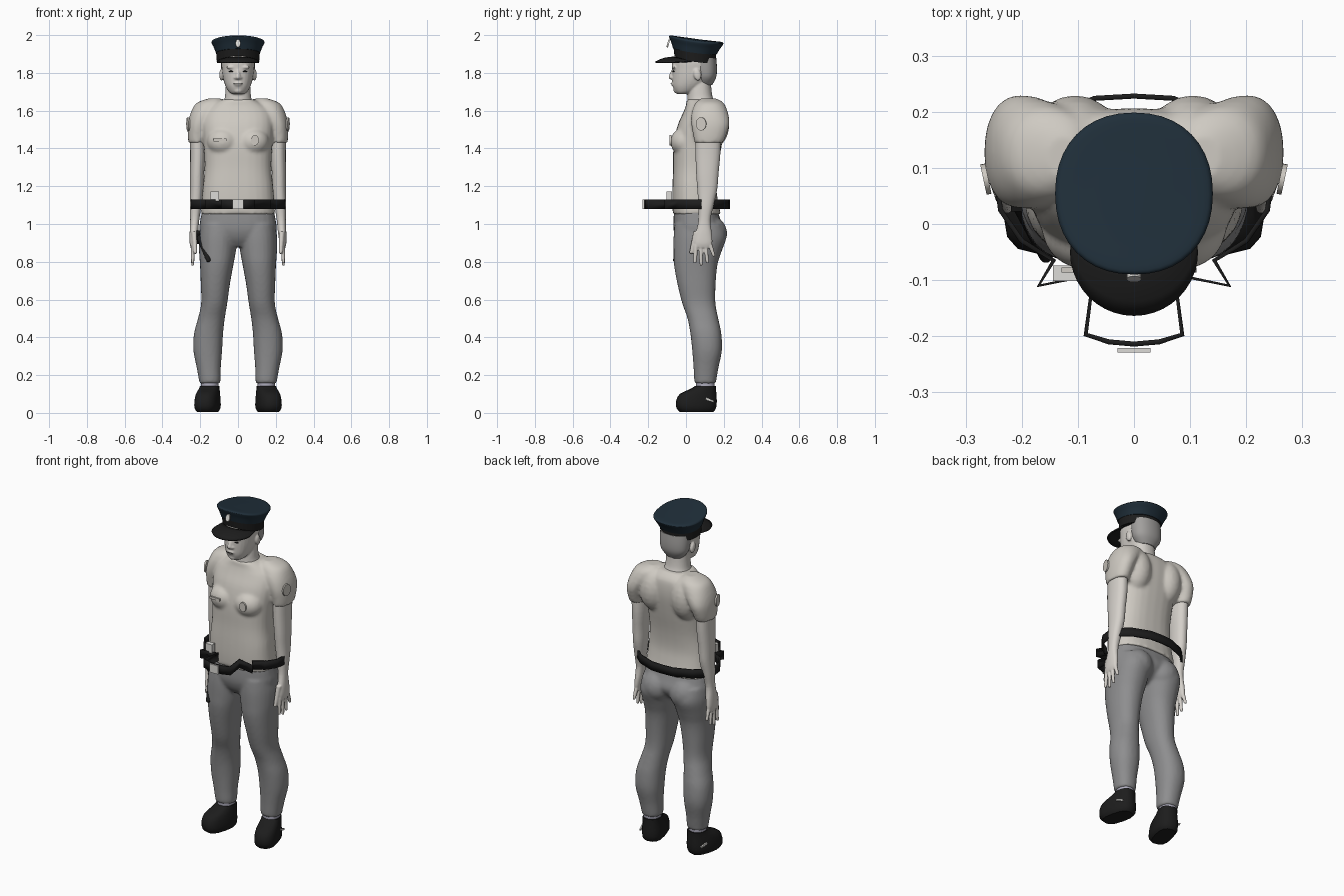
import bpy, bmesh, math
from mathutils import Matrix, Vector, Euler

old = bpy.data.objects.get("Cube")
if old:
    bpy.data.objects.remove(old)


def material(name, r, g, b):
    mat = bpy.data.materials.new(name)
    mat.use_nodes = True
    mat.diffuse_color = (r, g, b, 1)
    shader = next(n for n in mat.node_tree.nodes if n.type == 'BSDF_PRINCIPLED')
    shader.inputs["Base Color"].default_value = (r, g, b, 1)
    shader.inputs["Roughness"].default_value = 0.7
    return mat


SHIRT = material("shirt cream", .62, .59, .54)
SKIN = material("pale skin", .66, .63, .59)
GREY = material("trouser grey", .27, .27, .275)
NAVY = material("cap navy", .014, .028, .042)
BLACK = material("leather black", .012, .012, .012)
SOCK = material("sock lavender", .42, .41, .5)
HAIR = material("hair grey", .36, .35, .34)
WHITE = material("badge white", .72, .71, .68)


def blend_rings(rings, steps=4):
    """Catmull-Rom interpolation through the cross-sections."""
    out = []
    for i in range(len(rings) - 1):
        a, b, c, d = (Vector(rings[min(max(i + k, 0), len(rings) - 1)]) for k in (-1, 0, 1, 2))
        for s in range(steps):
            t = s / steps
            out.append(b + (c - a) * t / 2 + (a * 2 - b * 5 + c * 4 - d) * t * t / 2
                       + (b * 3 - a - c * 3 + d) * t ** 3 / 2)
    return out + [Vector(rings[-1])]


def loft(bm, rings, side=1, power=2.2, segments=28, steps=4):
    """Skin stacked rings given as centre x, half width, front y, back y, z."""
    loops = []
    for x, rx, front, back, z in blend_rings(rings, steps):
        loop = []
        for k in range(segments):
            a = math.tau * k / segments
            c, s = math.cos(a), math.sin(a)
            px = math.copysign(abs(c) ** (2 / power), c) * rx
            py = math.copysign(abs(s) ** (2 / power), s) * (back - front) / 2
            loop.append(bm.verts.new((side * x + px, (front + back) / 2 + py, z)))
        loops.append(loop)
    for lower, upper in zip(loops, loops[1:]):
        for k in range(segments):
            n = (k + 1) % segments
            bm.faces.new((lower[k], lower[n], upper[n], upper[k]))
    bm.faces.new(loops[0][::-1])
    bm.faces.new(loops[-1])


def placed(centre, size, turn=(0, 0, 0)):
    angles = Euler([math.radians(a) for a in turn])
    return Matrix.LocRotScale(Vector(centre), angles, Vector(size))


def ball(bm, centre, radii, turn=(0, 0, 0)):
    bmesh.ops.create_uvsphere(bm, u_segments=20, v_segments=12, radius=1,
                              matrix=placed(centre, radii, turn))


def box(bm, centre, size, turn=(0, 0, 0)):
    bmesh.ops.create_cube(bm, size=1, matrix=placed(centre, size, turn))


def disc(bm, centre, size, turn):
    bmesh.ops.create_cone(bm, cap_ends=True, segments=24, radius1=.5, radius2=.5,
                          depth=1, matrix=placed(centre, size, turn))


def limb(bm, start, end, r1, r2):
    a, b = Vector(start), Vector(end)
    spin = (b - a).to_track_quat('Z', 'Y')
    bmesh.ops.create_cone(bm, cap_ends=True, segments=12, radius1=r1, radius2=r2,
                          depth=(b - a).length,
                          matrix=Matrix.LocRotScale((a + b) / 2, spin, None))
    ball(bm, end, (r2, r2, r2))


def finish(name, bm, mat, mirror=False, voxel=0, relax=0, thick=0):
    mesh = bpy.data.meshes.new(name)
    bmesh.ops.recalc_face_normals(bm, faces=bm.faces)
    bm.to_mesh(mesh)
    bm.free()
    mesh.materials.append(mat)
    obj = bpy.data.objects.new(name, mesh)
    bpy.context.collection.objects.link(obj)
    bpy.ops.object.select_all(action='DESELECT')
    obj.select_set(True)
    bpy.context.view_layer.objects.active = obj
    bpy.ops.object.shade_smooth_by_angle(angle=math.radians(40))
    if mirror:
        obj.modifiers.new("Mirror", 'MIRROR')
    if thick:
        solid = obj.modifiers.new("Thickness", 'SOLIDIFY')
        solid.thickness, solid.offset = thick, 0
    if voxel:
        remesh = obj.modifiers.new("Merge", 'REMESH')
        remesh.mode, remesh.voxel_size, remesh.use_smooth_shade = 'VOXEL', voxel, True
        soften = obj.modifiers.new("Soften", 'SMOOTH')
        soften.factor, soften.iterations = .5, relax
    return obj


# Shirt: torso, chest, shoulder blades and short sleeves merged together
bm = bmesh.new()
loft(bm, [(0, .197, -.07, .185, 1.052), (0, .192, -.073, .17, 1.12), (0, .186, -.072, .16, 1.2),
          (0, .177, -.068, .168, 1.3), (0, .182, -.066, .19, 1.42), (0, .19, -.045, .205, 1.52),
          (0, .18, -.015, .205, 1.59), (0, .14, 0, .195, 1.63), (0, .085, .003, .165, 1.66)], power=2.5)
for s in (1, -1):
    loft(bm, [(.125, .03, .08, .16, 1.665), (.145, .075, .05, .2, 1.64), (.175, .075, .03, .222, 1.59),
              (.204, .061, .028, .23, 1.53), (.215, .051, .038, .213, 1.47), (.216, .046, .045, .195, 1.43)], s)
    ball(bm, (s * .08, -.008, 1.435), (.085, .075, .075))
    ball(bm, (s * .105, .14, 1.53), (.085, .09, .13))
finish("shirt", bm, SHIRT, voxel=.009, relax=5)

# Trousers: hips, seat and two legs merged together
bm = bmesh.new()
loft(bm, [(0, .187, -.06, .16, 1.09), (0, .198, -.066, .18, 1.03), (0, .204, -.066, .198, .97),
          (0, .17, -.05, .17, .92), (0, .08, -.02, .12, .88)], power=2.5)
for s in (1, -1):
    loft(bm, [(.1, .098, -.06, .195, 1), (.105, .102, -.066, .213, .93), (.109, .097, -.066, .187, .85),
              (.113, .088, -.063, .166, .78), (.12, .077, -.045, .157, .68), (.126, .069, -.02, .156, .58),
              (.141, .071, .008, .171, .5), (.156, .077, .023, .187, .42), (.16, .076, .033, .19, .33),
              (.155, .064, .04, .172, .24), (.15, .058, .043, .162, .18), (.15, .055, .047, .158, .155)], s)
    ball(bm, (s * .09, .135, .95), (.088, .083, .09))
finish("trousers", bm, GREY, voxel=.009, relax=4)

# Bare arms with palm, fingers and thumb
bm = bmesh.new()
loft(bm, [(.215, .04, .05, .185, 1.48), (.213, .04, .05, .182, 1.37), (.217, .037, .054, .172, 1.26),
          (.219, .035, .06, .165, 1.18), (.224, .031, .065, .147, 1.1), (.229, .024, .066, .13, 1.02),
          (.234, .022, .05, .137, .95), (.238, .018, .042, .14, .9), (.238, .013, .05, .13, .875)])
for k in range(4):
    limb(bm, (.238, .053 + .025 * k, .89), (.24, .047 + .033 * k, .787 + .012 * (k - 1) ** 2), .012, .009)
limb(bm, (.232, .055, .96), (.226, .028, .85), .016, .01)
finish("arms", bm, SKIN, mirror=True, voxel=.005, relax=3)

# Head, neck, nose, lips, brow and ears
bm = bmesh.new()
loft(bm, [(0, .03, -.045, .01, 1.688), (0, .048, -.058, .05, 1.7), (0, .066, -.07, .1, 1.73),
          (0, .079, -.073, .14, 1.77), (0, .086, -.074, .156, 1.82), (0, .088, -.072, .155, 1.87),
          (0, .07, -.04, .12, 1.92)])
loft(bm, [(0, .09, .005, .17, 1.62), (0, .072, .008, .145, 1.66), (0, .066, .012, .135, 1.71),
          (0, .062, .03, .13, 1.8)])
limb(bm, (0, -.066, 1.82), (0, -.08, 1.778), .008, .013)
ball(bm, (0, -.067, 1.742), (.024, .012, .012))
ball(bm, (0, -.05, 1.707), (.024, .016, .016))
for s in (1, -1):
    ball(bm, (s * .012, -.074, 1.774), (.01, .009, .008))
    ball(bm, (s * .036, -.063, 1.83), (.026, .012, .009))
    ball(bm, (s * .088, .06, 1.79), (.011, .02, .032), (12, 0, 0))
finish("head", bm, SKIN, voxel=.005, relax=3)

# Eyes and mouth line
bm = bmesh.new()
ball(bm, (.036, -.065, 1.808), (.014, .006, .004))
ball(bm, (.01, -.079, 1.742), (.014, .002, .0015))
finish("eyes_and_mouth", bm, BLACK, mirror=True)

# Cropped hair around the back of the head
bm = bmesh.new()
loft(bm, [(0, .05, .06, .138, 1.735), (0, .081, .05, .159, 1.775), (0, .089, .04, .164, 1.82),
          (0, .09, .03, .16, 1.88)])
finish("hair", bm, HAIR)


def tilted(bm):
    """Raise the front of the cap and lower its back."""
    for v in bm.verts:
        y = v.co.y - .05
        v.co.z += -.13 * y + .55 * y * y
    return bm


# Cap: band, flared crown, curved visor
bm = bmesh.new()
loft(bm, [(0, .112, -.06, .155, 1.858), (0, .116, -.066, .16, 1.912)], power=2, segments=40)
finish("cap_band", tilted(bm), BLACK)
bm = bmesh.new()
loft(bm, [(0, .117, -.068, .162, 1.905), (0, .128, -.078, .18, 1.935), (0, .139, -.088, .196, 1.957),
          (0, .139, -.089, .197, 1.966), (0, .125, -.075, .18, 1.973), (0, .06, -.01, .11, 1.979)],
     power=2.2, segments=40)
finish("cap_crown", tilted(bm), NAVY)
bm = bmesh.new()
rows = []
for k in range(21):
    a = math.radians(-90 + 9 * k)
    s, c = math.sin(a), math.cos(a)
    ends = Vector((.1 * s, .03 - .09 * c, 1.86 + .022 * c)), Vector((.112 * s, -.05 - .112 * c, 1.856))
    rows.append([bm.verts.new(ends[0].lerp(ends[1], t / 4) + Vector((0, 0, .03 * c * t / 4 * (1 - t / 4))))
                 for t in range(5)])
for left, right in zip(rows, rows[1:]):
    for t in range(4):
        bm.faces.new((left[t], right[t], right[t + 1], left[t + 1]))
finish("cap_visor", bm, BLACK, thick=.008)

# Socks and chunky shoes turned slightly outward
bm = bmesh.new()
loft(bm, [(.15, .045, .055, .15, .08), (.15, .046, .053, .152, .175)])
finish("socks", bm, SOCK, mirror=True)
bm = bmesh.new()
loft(bm, [(.15, .05, -.035, .145, .006), (.15, .061, -.052, .158, .025), (.15, .062, -.055, .162, .06),
          (.15, .057, -.035, .16, .1), (.15, .052, .02, .158, .125), (.15, .05, .05, .157, .143)],
     power=2.7, segments=14, steps=2)
bmesh.ops.rotate(bm, verts=bm.verts, cent=(.15, .1, 0), matrix=Matrix.Rotation(math.radians(14), 3, 'Z'))
finish("shoes", bm, BLACK, mirror=True)
bm = bmesh.new()
box(bm, (.205, .125, .068), (.008, .045, .01), (-20, 0, 14))
finish("shoe_stripes", bm, WHITE, mirror=True)

# Stiff belt standing off the waist, folded at the front
bm = bmesh.new()
path = [(0, -.214), (.045, -.21), (.086, -.197), (.072, -.09), (.17, -.11), (.143, -.065), (.2, -.03),
        (.238, .025), (.245, .08), (.225, .135), (.17, .185), (.07, .224), (0, .228)]
posts = [[bm.verts.new((x, y, z)) for z in (1.08, 1.13)] for x, y in path]
for (a, b), (c, d) in zip(posts, posts[1:]):
    bm.faces.new((a, c, d, b))
finish("belt", bm, BLACK, mirror=True, thick=.009)

# Holstered sidearm between the right hand and thigh
bm = bmesh.new()
limb(bm, (-.2, .04, .93), (-.157, -.057, .81), .02, .012)
box(bm, (-.208, .055, .93), (.022, .045, .06), (25, 0, 0))
finish("holster", bm, BLACK)

# Buckle, belt pouch and cap badge
bm = bmesh.new()
box(bm, (0, -.225, 1.105), (.058, .008, .05))
finish("buckle", bm, WHITE)
bm = bmesh.new()
box(bm, (-.122, -.088, 1.148), (.045, .028, .05))
finish("belt_pouch", bm, WHITE)
bm = bmesh.new()
disc(bm, (0, -.094, 1.956), (.026, .042, .009), (75, 0, 0))
finish("cap_badge", bm, WHITE)

# Chest plates and sleeve patches
bm = bmesh.new()
box(bm, (-.095, -.082, 1.445), (.068, .009, .014))
finish("name_plate", bm, SHIRT)
bm = bmesh.new()
disc(bm, (.09, -.082, 1.443), (.042, .055, .009), (90, 0, 0))
finish("chest_badge", bm, SHIRT)
bm = bmesh.new()
disc(bm, (.264, .08, 1.53), (.07, .055, .009), (0, 90, -12))
finish("sleeve_patches", bm, SHIRT, mirror=True)
